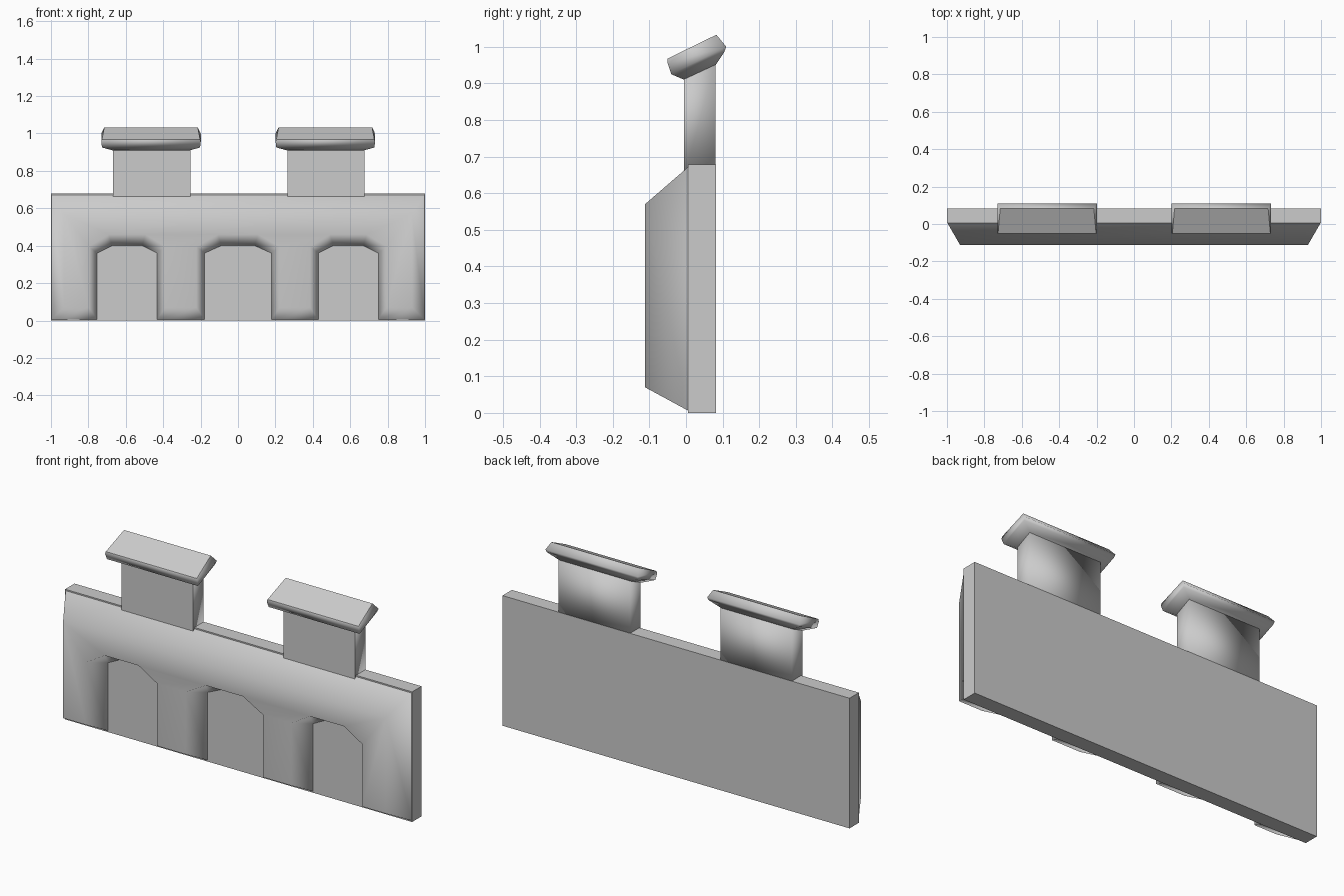
import bpy, bmesh

if "Cube" in bpy.data.objects:
    bpy.data.objects.remove(bpy.data.objects["Cube"])


def loft(name, rings, sharp=None):
    """Skin matching rings of points and close both ends with single faces."""
    bm = bmesh.new()
    loops = [[bm.verts.new(p) for p in ring] for ring in rings]
    n = len(rings[0])
    for a, b in zip(loops, loops[1:]):
        for i in range(n):
            j = (i + 1) % n
            bm.faces.new((a[i], a[j], b[j], b[i]))
    bm.faces.new(loops[0])
    bm.faces.new(loops[-1])
    bmesh.ops.recalc_face_normals(bm, faces=bm.faces[:])
    if sharp:
        for f in bm.faces:
            f.smooth = True
        bm.normal_update()
        for f in bm.faces:
            if sharp(f):
                for e in f.edges:
                    e.smooth = False
    mesh = bpy.data.meshes.new(name)
    bm.to_mesh(mesh)
    bm.free()
    obj = bpy.data.objects.new(name, mesh)
    bpy.context.collection.objects.link(obj)
    return obj


def rect(hw_f, front, hw_b, back, cx=0.0):
    """Four-point ring: front edge and back edge given as (y, z)."""
    return [(cx - hw_f, *front), (cx + hw_f, *front),
            (cx + hw_b, *back), (cx - hw_b, *back)]


def arcade(y, side, bottom, top, grow, spring, crown):
    """Wall outline with three arched openings along its lower edge."""
    pts = [(-side, bottom)]
    for c, w in ((-0.593, 0.16), (0.0, 0.178), (0.59, 0.16)):
        h = w + grow
        k = w * 0.5 + grow * 0.4
        pts += [(c - h, bottom), (c - h, spring), (c - k, crown),
                (c + k, crown), (c + h, spring), (c + h, bottom)]
    pts += [(side, bottom), (side, top), (-side, top)]
    return [(x, y, z) for x, z in pts]


# Plain backing slab
loft("back_slab", [rect(1, (0.005, 0), 1, (0.082, 0)),
                   rect(1, (0.005, 0.678), 1, (0.082, 0.678))])

# Chamfered, softly shaded arcade front
front = loft("arcade_front",
             [arcade(0.006, 0.998, 0.006, 0.672, 0.0, 0.36, 0.40),
              arcade(-0.112, 0.93, 0.07, 0.57, 0.045, 0.395, 0.46)],
             sharp=lambda f: f.normal.y > 0.9)
wn = front.modifiers.new("even_shading", 'WEIGHTED_NORMAL')
wn.keep_sharp = True

# Two posts, each with a tilted cap
for side, cx in (("left", -0.465), ("right", 0.467)):
    px = cx + 0.004
    loft(side + "_post",
         [rect(0.206, (-0.005, 0.64), 0.206, (0.081, 0.64), px),
          rect(0.206, (-0.005, 0.93), 0.206, (0.081, 0.965), px)],
         sharp=lambda f: f.normal.y < -0.9)
    loft(side + "_cap",
         [rect(0.207, (-0.005, 0.910), 0.207, (0.081, 0.950), cx),
          rect(0.262, (-0.040, 0.925), 0.262, (0.104, 0.985), cx),
          rect(0.266, (-0.050, 0.955), 0.266, (0.110, 1.000), cx),
          rect(0.262, (-0.050, 0.968), 0.250, (0.083, 1.033), cx)],
         sharp=lambda f: f.normal.z > 0.8 and f.calc_center_median().z > 0.99)
